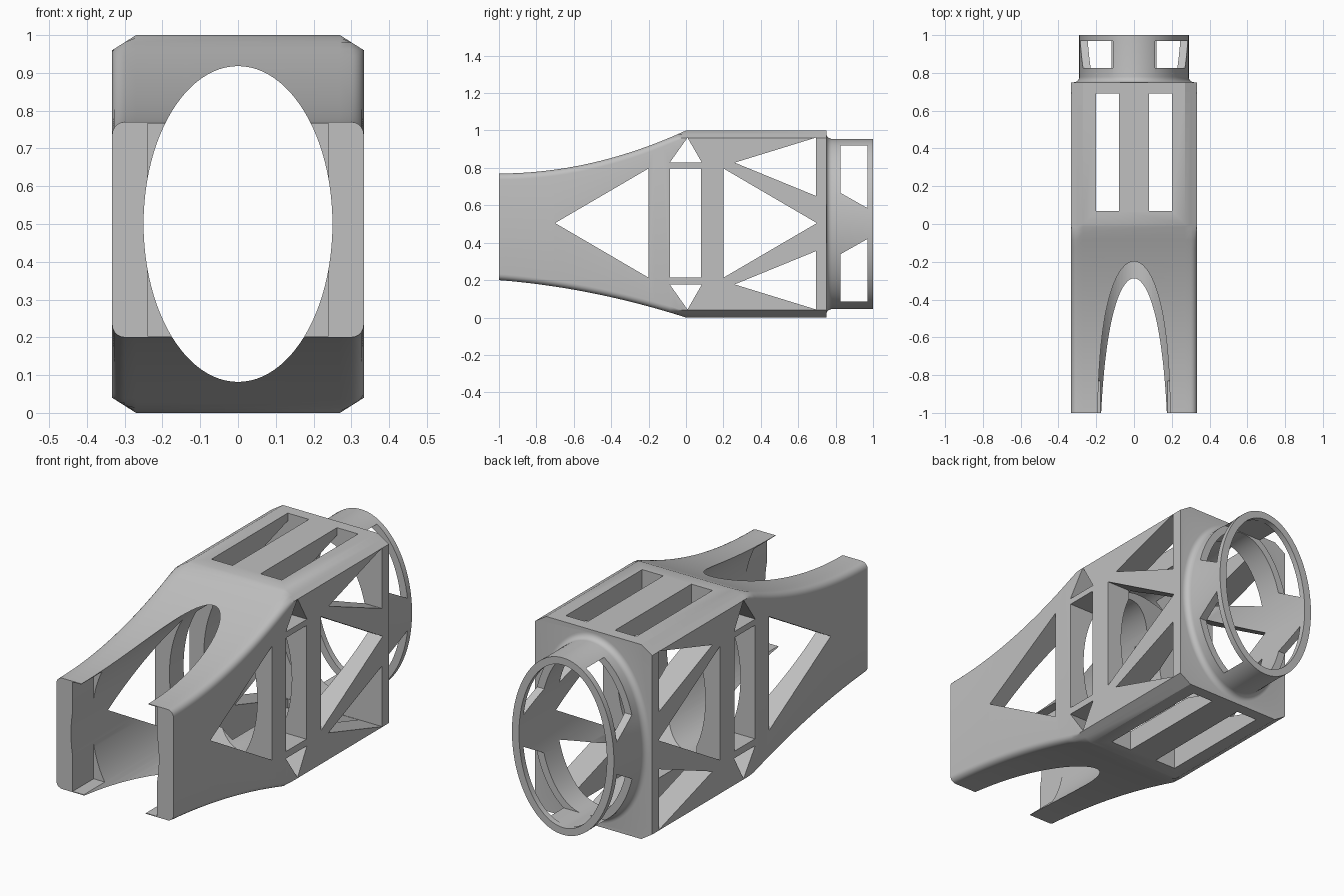
import bpy, bmesh, math

if "Cube" in bpy.data.objects:
    bpy.data.objects.remove(bpy.data.objects["Cube"])

HALF_W = 0.333
grey = bpy.data.materials.new("light_grey")
grey.diffuse_color = (0.53, 0.53, 0.53, 1)
grey.use_nodes = True
grey.node_tree.nodes["Principled BSDF"].inputs["Base Color"].default_value = grey.diffuse_color


def loft(name, rings):
    """Closed solid skinned through rings of equal point count."""
    bm = bmesh.new()
    vs = [[bm.verts.new(p) for p in ring] for ring in rings]
    n = len(vs[0])
    for a, b in zip(vs, vs[1:]):
        for i in range(n):
            j = (i + 1) % n
            bm.faces.new((a[i], a[j], b[j], b[i]))
    bm.faces.new(vs[0])
    bm.faces.new(vs[-1])
    bmesh.ops.recalc_face_normals(bm, faces=bm.faces)
    me = bpy.data.meshes.new(name)
    bm.to_mesh(me)
    bm.free()
    me.materials.append(grey)
    ob = bpy.data.objects.new(name, me)
    bpy.context.collection.objects.link(ob)
    return ob


def ellipse(y, a, b, n=96):
    return [(a * math.cos(2 * math.pi * i / n), y,
             0.5 + b * math.sin(2 * math.pi * i / n)) for i in range(n)]


def side_cut(pts):
    """Prism running through both side walls, outline in (y, z)."""
    return loft("side_cutter", [[(x, y, z) for y, z in pts] for x in (-0.6, 0.6)])


def box(x0, x1, y0, y1, z0, z1):
    return loft("box_cutter", [[(x0, y0, z), (x1, y0, z), (x1, y1, z), (x0, y1, z)]
                               for z in (z0, z1)])


def boolean(target, tool, op):
    mod = target.modifiers.new("cut", 'BOOLEAN')
    mod.operation, mod.solver, mod.object = op, 'EXACT', tool
    dg = bpy.context.evaluated_depsgraph_get()
    me = bpy.data.meshes.new_from_object(target.evaluated_get(dg))
    target.modifiers.clear()
    target.data = me
    bpy.data.objects.remove(tool)


def section(y):
    """Housing cross-section: rounded corners, limited by the long chamfers."""
    t = min(max(-y, 0), 1)
    top = 0.77 + 0.23 * (1 - t) ** 2
    low = 0.08 * t + 0.12 * (1 - (1 - t) ** 2)
    r = 0.033
    cap = lambda x: 0.04 * max(0, x - 0.27) / (HALF_W - 0.27)
    arc = [(0.27, r)] + [(HALF_W - r + r * math.sin(a), r * math.cos(a))
                         for a in (i * math.pi / 10 for i in range(6))]
    up = [(x, min(top - r + h, 1 - cap(x))) for x, h in arc]
    dn = [(x, max(low + r - h, cap(x))) for x, h in arc]
    right = up + dn[::-1]
    return [(x, y, z) for x, z in right] + [(-x, y, z) for x, z in right[::-1]]


# Housing: tapered fork in front, chamfered box behind
body = loft("housing", [section(y) for y in
                        [-1 + i / 24 for i in range(24)] + [-0.015, 0, 0.75]])

# Rear collar with a concave flare at its root
R = 0.03
rings = [ellipse(0.72, 0.29 + R, 0.455 + R), ellipse(0.75, 0.29 + R, 0.455 + R)]
for i in range(1, 7):
    a = i * math.pi / 12
    d = R * (1 - math.sin(a))
    rings.append(ellipse(0.75 + R * (1 - math.cos(a)), 0.29 + d, 0.455 + d))
rings.append(ellipse(1.0, 0.29, 0.455))
boolean(body, loft("collar", rings), 'UNION')

# Oval bore from end to end, and the pocket between the fork tips
boolean(body, loft("bore", [ellipse(-1.2, 0.25, 0.418), ellipse(1.2, 0.25, 0.418)]),
        'DIFFERENCE')
boolean(body, box(-0.24, 0.24, -1.2, -0.83, 0.204, 0.766), 'DIFFERENCE')

# Side windows: centred ones, then pairs mirrored about mid height
windows = [
    [(-0.70, 0.505), (-0.20, 0.797), (-0.20, 0.213)],
    [(-0.085, 0.213), (0.08, 0.213), (0.08, 0.797), (-0.085, 0.797)],
    [(0.20, 0.213), (0.20, 0.797), (0.70, 0.505)],
]
for w in [[(-0.087, 0.828), (0.085, 0.828), (0.008, 0.962)],
          [(0.26, 0.828), (0.695, 0.962), (0.695, 0.65)],
          [(0.825, 0.92), (0.97, 0.92), (0.97, 0.585), (0.825, 0.667)]]:
    windows += [w, [(y, 1.005 - z) for y, z in w]]
for w in windows:
    boolean(body, side_cut(w), 'DIFFERENCE')

# Twin slots through roof and floor
for s in (-1, 1):
    x0, x1 = sorted((s * 0.08, s * 0.2))
    boolean(body, box(x0, x1, 0.07, 0.69, -0.2, 1.2), 'DIFFERENCE')

bpy.context.view_layer.objects.active = body
body.select_set(True)
bpy.ops.object.shade_smooth_by_angle(angle=math.radians(30))
